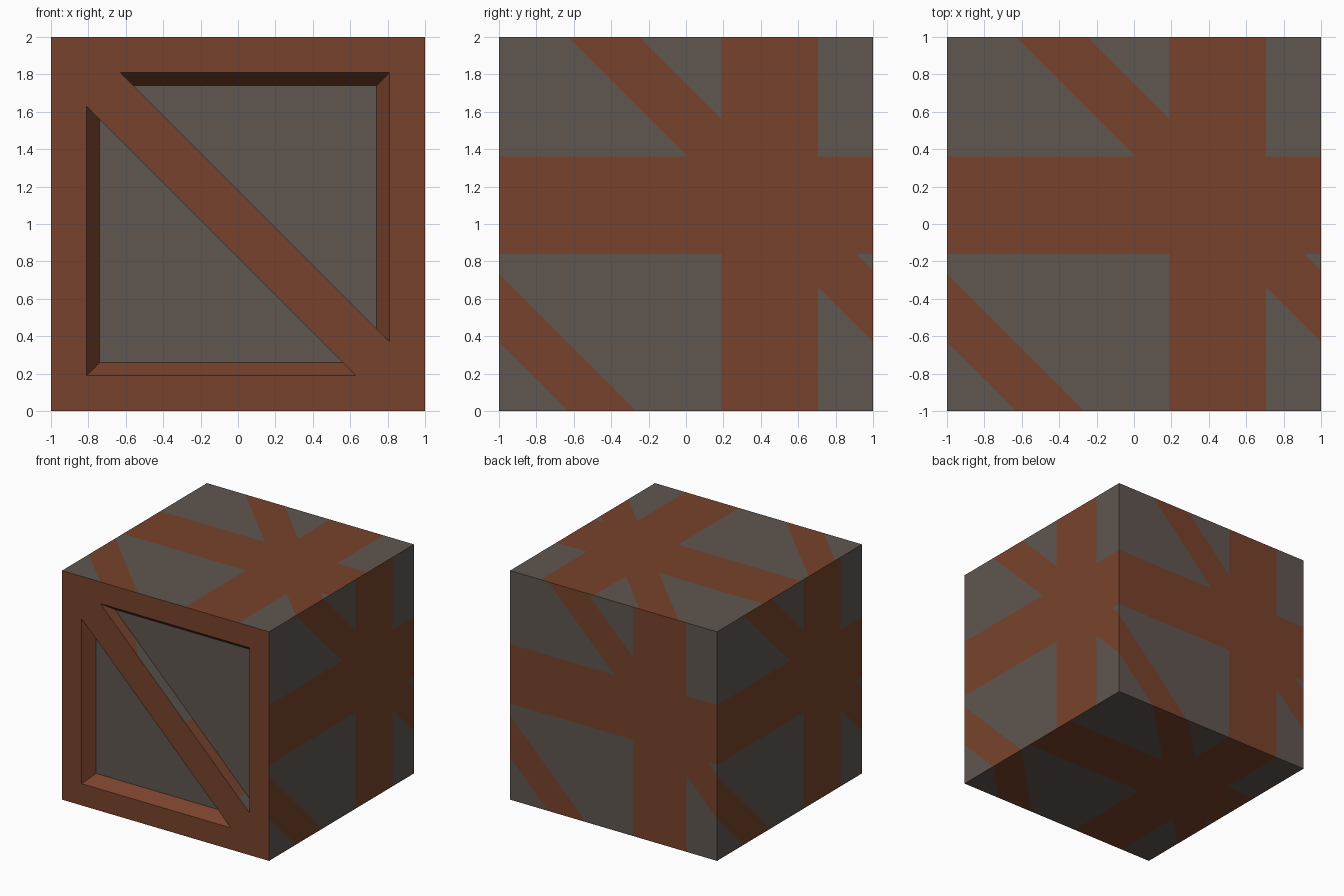
import bpy, bmesh
from mathutils import Vector

if "Cube" in bpy.data.objects:
    bpy.data.objects.remove(bpy.data.objects["Cube"])


def material(name, rgb):
    m = bpy.data.materials.new(name)
    m.diffuse_color = (*rgb, 1)
    m.use_nodes = True
    m.node_tree.nodes["Principled BSDF"].inputs["Base Color"].default_value = m.diffuse_color
    return m


MATS = [material("grey_steel", (0.114, 0.093, 0.080)),
        material("rust_brown", (0.188, 0.055, 0.025))]
GREY, BROWN = 0, 1

# Painted stripes on a side: (direction in u, v), lower limit, upper limit
STRIPES = [((1, 0), 0.19, 0.705), ((0, 1), -0.16, 0.36),
           ((1, 1), 0.37, 0.75), ((1, 1), -1.63, -1.265)]


def cut(bm, normal, dist):
    n = Vector(normal)
    bmesh.ops.bisect_plane(bm, geom=bm.verts[:] + bm.edges[:] + bm.faces[:],
                           plane_co=n * dist / n.length_squared,
                           plane_no=n.normalized(), dist=1e-5)


def paint_stripes(bm, su=1):
    """Cut the faces along the stripes (u = su * x, v = y) and colour them."""
    for (a, b), lo, hi in STRIPES:
        cut(bm, (a * su, b, 0), lo)
        cut(bm, (a * su, b, 0), hi)
    for f in bm.faces:
        c = f.calc_center_median()
        f.material_index = BROWN if any(
            lo < a * su * c.x + b * c.y < hi for (a, b), lo, hi in STRIPES) else GREY


def add_object(name, bm):
    me = bpy.data.meshes.new(name)
    bm.to_mesh(me)
    bm.free()
    for m in MATS:
        me.materials.append(m)
    bpy.context.collection.objects.link(bpy.data.objects.new(name, me))


def quad(bm, points):
    return bm.faces.new([bm.verts.new(p) for p in points])


SQUARE = [(-1, -1), (1, -1), (1, 1), (-1, 1)]

# Five striped sides, each mapped from the same flat panel
SIDES = {
    "top_side": lambda u, v: (u, v, 2),
    "bottom_side": lambda u, v: (-u, v, 0),
    "right_side": lambda u, v: (1, u, v + 1),
    "left_side": lambda u, v: (-1, -u, v + 1),
    "back_side": lambda u, v: (-u, 1, v + 1),
}
for name, place in SIDES.items():
    bm = bmesh.new()
    quad(bm, [(u, v, 0) for u, v in SQUARE])
    paint_stripes(bm)
    for vert in bm.verts:
        vert.co = place(vert.co.x, vert.co.y)
    add_object(name, bm)

# Front frame with diagonal brace: square cut down to leave two triangular openings
bm = bmesh.new()
quad(bm, [(x, -1, z + 1) for x, z in SQUARE])
for n, d in [((1, 0, 0), -0.81), ((1, 0, 0), 0.81), ((0, 0, 1), 0.19),
             ((0, 0, 1), 1.81), ((1, 0, 1), 0.82), ((1, 0, 1), 1.18)]:
    cut(bm, n, d)
holes = []
for f in bm.faces:
    f.material_index = BROWN
    c = f.calc_center_median()
    if abs(c.x) < 0.81 and abs(c.z - 1) < 0.81 and abs(c.x + c.z - 1) > 0.18:
        holes.append(f)
bmesh.ops.delete(bm, geom=holes, context='FACES')
add_object("front_frame", bm)

# Recesses: grey floor, sloped brown frame walls, straight striped brace wall
OUTER = [(0.81, -0.63), (0.81, 0.81), (-0.63, 0.81)]
INNER = [(0.74, -0.56), (0.74, 0.74), (-0.56, 0.74)]
for s, side in ((1, "upper"), (-1, "lower")):
    rim = [(s * x, -1, 1 + s * z) for x, z in OUTER]
    base = [(s * x, -0.9, 1 + s * z) for x, z in INNER]

    bm = bmesh.new()
    quad(bm, base).material_index = GREY
    for i in range(2):
        quad(bm, [rim[i], rim[i + 1], base[i + 1], base[i]]).material_index = BROWN
    add_object(side + "_recess", bm)

    bm = bmesh.new()
    quad(bm, [rim[2], rim[0], base[0], base[2]])
    paint_stripes(bm, s)
    add_object(side + "_brace_wall", bm)
